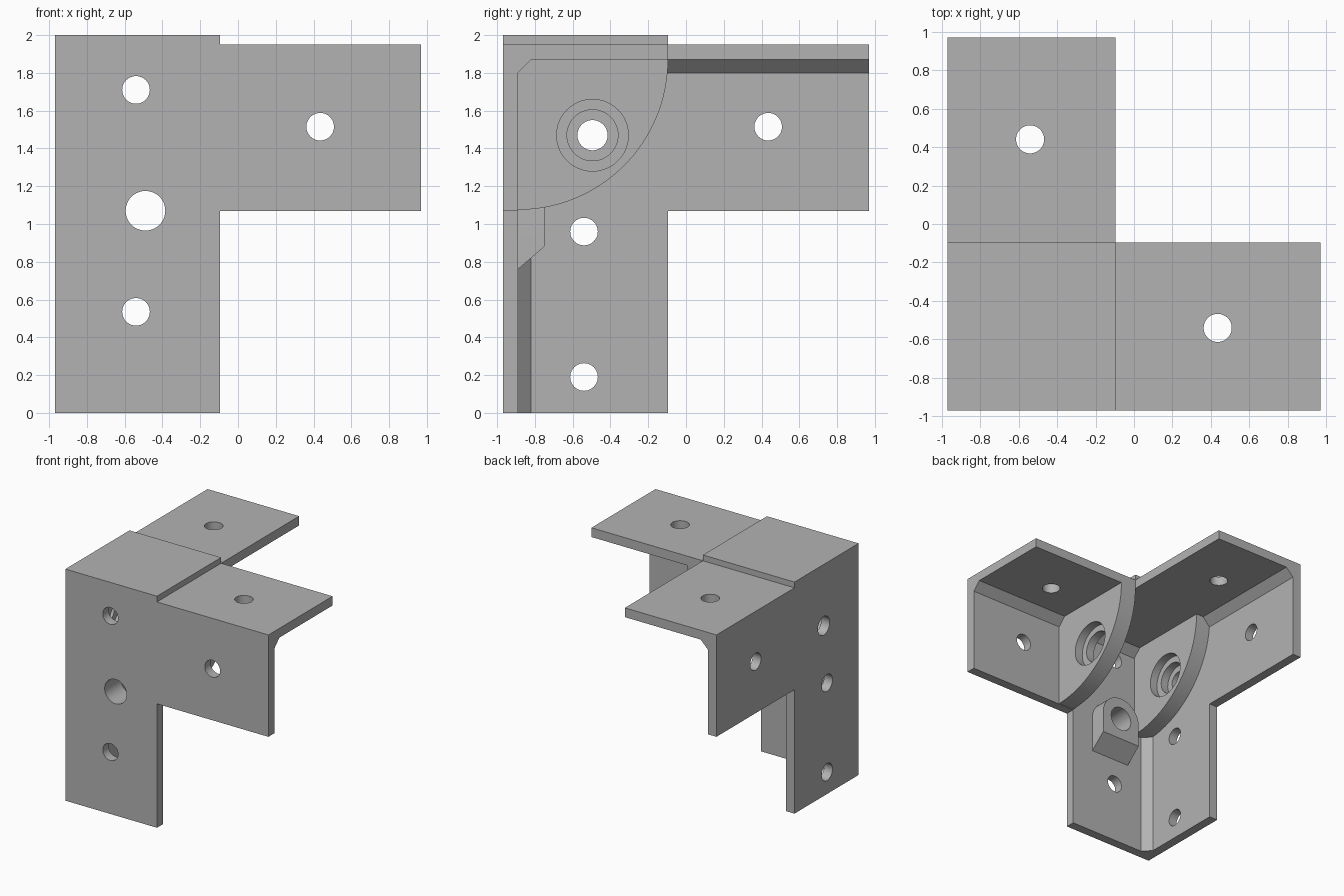
import bpy, bmesh, math
from mathutils import Vector

if "Cube" in bpy.data.objects:
    bpy.data.objects.remove(bpy.data.objects["Cube"])

GREY = (0.45, 0.45, 0.45, 1)
mat = bpy.data.materials.new("plain grey")
mat.use_nodes = True
mat.diffuse_color = GREY
mat.node_tree.nodes["Principled BSDF"].inputs["Base Color"].default_value = GREY

OUT, IN, EDGE, END = -0.97, -0.89, -0.095, 0.97   # outer face, inner face, column edge, arm end
LOW, UNDER, DECK, TOP = 1.07, 1.87, 1.95, 2.0     # arm bottom, deck underside, deck, cap
FIL = 0.07                                        # corner fillet size
R = 0.073                                         # screw hole radius
PIN = (-0.495, 1.47)                              # pivot centre (y, z)


def place(axis, u, v, w):
    return Vector({"x": (w, u, v), "y": (u, w, v), "z": (u, v, w)}[axis])


def solid(name, pts, axis, a, b):
    """Extrude a 2D outline along an axis from a to b."""
    bm = bmesh.new()
    near = [bm.verts.new(place(axis, u, v, a)) for u, v in pts]
    far = [bm.verts.new(place(axis, u, v, b)) for u, v in pts]
    bm.faces.new(near)
    bm.faces.new(far)
    for i in range(len(pts)):
        j = (i + 1) % len(pts)
        bm.faces.new((near[i], near[j], far[j], far[i]))
    bmesh.ops.recalc_face_normals(bm, faces=bm.faces)
    mesh = bpy.data.meshes.new(name)
    bm.to_mesh(mesh)
    bm.free()
    mesh.materials.append(mat)
    ob = bpy.data.objects.new(name, mesh)
    bpy.context.collection.objects.link(ob)
    return ob


def arc(cu, cv, r, start, end, n):
    return [(cu + r * math.cos(math.radians(start + (end - start) * i / n)),
             cv + r * math.sin(math.radians(start + (end - start) * i / n)))
            for i in range(n + 1)]


def drill(ob, axis, u, v, r, a, b):
    """Cut a round hole from a to b along an axis."""
    cutter = solid("cutter", arc(u, v, r, 0, 360, 48)[:-1], axis, a, b)
    mod = ob.modifiers.new("hole", "BOOLEAN")
    mod.operation, mod.solver, mod.object = "DIFFERENCE", "EXACT", cutter
    bpy.context.view_layer.update()
    graph = bpy.context.evaluated_depsgraph_get()
    mesh = bpy.data.meshes.new_from_object(ob.evaluated_get(graph))
    ob.modifiers.clear()
    ob.data = mesh
    bpy.data.objects.remove(cutter)


def wall(start):
    return [(start, 0), (EDGE, 0), (EDGE, LOW), (END, LOW), (END, DECK),
            (EDGE, DECK), (EDGE, TOP), (start, TOP)]


# Front and side walls
front = solid("front_wall", wall(OUT), "y", OUT, IN)
for x, z, r in ((-0.54, 1.71, R), (-0.54, 0.535, R), (0.435, 1.515, R), (-0.49, LOW, 0.105)):
    drill(front, "y", x, z, r, OUT - 0.05, IN + 0.05)
side = solid("side_wall", wall(IN), "x", OUT, IN)
for y, z, r in ((-0.54, 0.96, R), (-0.54, 0.19, R), (0.435, 1.515, R), (*PIN, 0.08)):
    drill(side, "x", y, z, r, OUT - 0.05, IN + 0.05)

# Top deck and raised corner cap
deck = solid("top_deck", [(IN, IN), (END, IN), (END, EDGE), (EDGE, EDGE),
                          (EDGE, END), (IN, END)], "z", UNDER, DECK)
for x, y in ((-0.54, 0.44), (0.435, -0.54)):
    drill(deck, "z", x, y, R, UNDER - 0.05, DECK + 0.05)
solid("corner_cap", [(IN, IN), (EDGE, IN), (EDGE, EDGE), (IN, EDGE)], "z", DECK, TOP)

# Sloped fillets along the inside corners
under_deck = [(IN, UNDER), (IN, UNDER - FIL), (IN + FIL, UNDER)]
solid("front_fillet", under_deck, "x", IN, END)
solid("side_fillet", under_deck, "y", IN, END)
solid("upright_fillet", [(IN, IN), (IN + FIL, IN), (IN, IN + FIL)], "z", 0, UNDER)

# Quarter-round ribs with stepped pivot holes
quarter = [(IN, UNDER)] + arc(IN, UNDER, EDGE - IN, -90, 0, 32)
for name, a, b in (("inner_rib", IN, -0.75), ("outer_rib", EDGE, 0.055)):
    rib = solid(name, quarter, "x", a, b)
    drill(rib, "x", *PIN, 0.135, a - 0.05, b + 0.05)
    drill(rib, "x", *PIN, 0.19, (a + b) / 2, b + 0.05)

# Rounded lug with a sloped underside behind the large front hole
LUG_R, LUG_Y, FOOT = 0.19, -0.75, 0.76
lug = solid("pivot_lug", arc(-0.49, LOW, LUG_R, 0, 180, 24)
            + [(-0.49 - LUG_R, FOOT), (-0.49 + LUG_R, FOOT)], "y", IN, LUG_Y)
for v in lug.data.vertices:
    if v.co.y > LUG_Y - 0.01 and v.co.z < FOOT + 0.01:
        v.co.z = LOW - LUG_R
drill(lug, "y", -0.49, LOW, 0.105, IN - 0.05, LUG_Y + 0.05)

# Smooth the round surfaces, keep the edges sharp
bpy.ops.object.select_all(action="DESELECT")
for ob in bpy.context.collection.objects:
    if ob.type == "MESH":
        ob.select_set(True)
        bpy.context.view_layer.objects.active = ob
bpy.ops.object.shade_smooth_by_angle(angle=math.radians(30))
